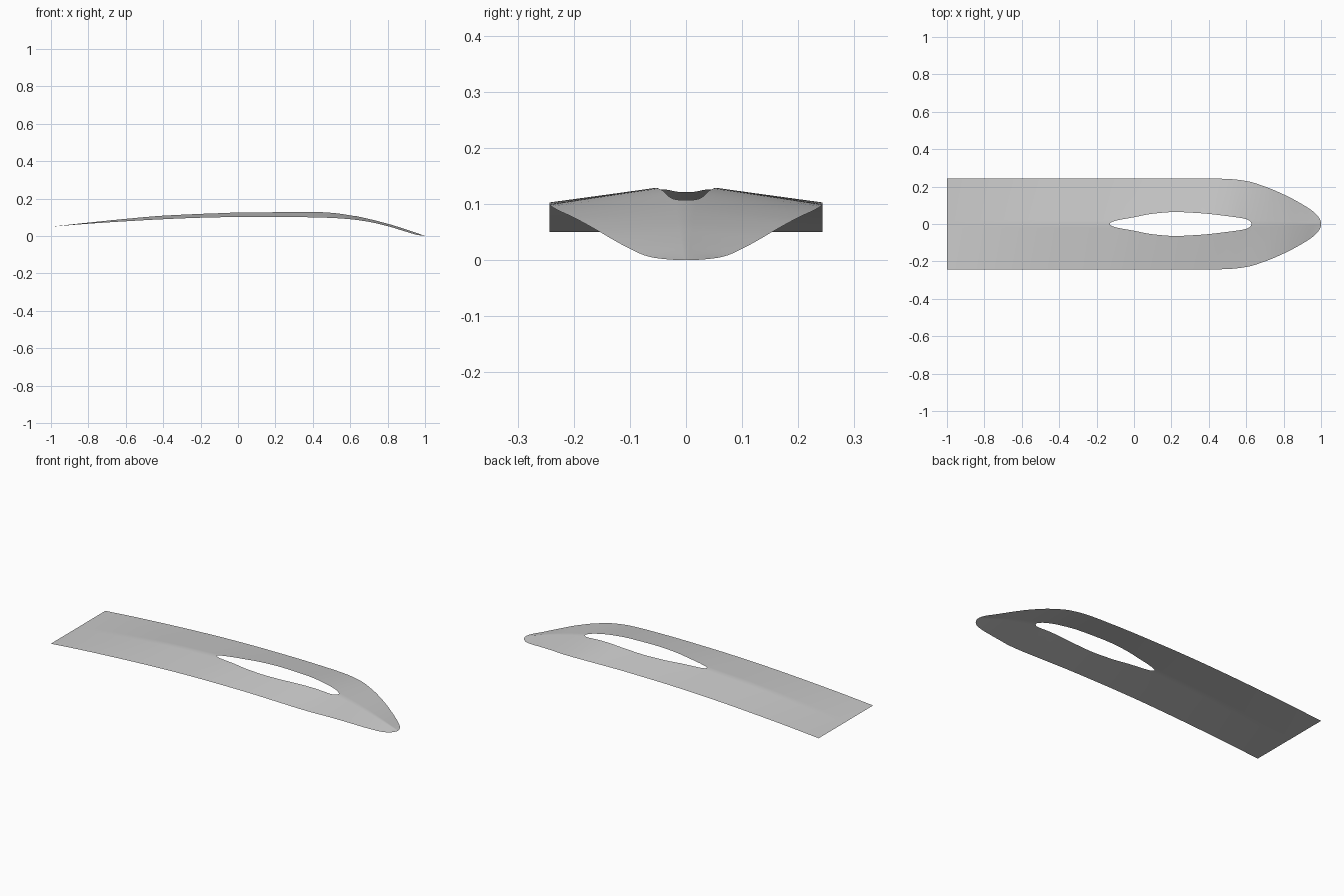
import bpy, bmesh, math

cube = bpy.data.objects.get("Cube")
if cube:
    bpy.data.objects.remove(cube, do_unlink=True)

# Profiles along the length: (x, value)
OUTLINE = [(-1, .243), (.4, .243), (.5, .241), (.6, .23), (.7, .2), (.8, .158),
           (.9, .105), (.96, .065), (1, 0)]
HOLE = [(-.13, 0), (0, .036), (.1, .055), (.22, .064), (.35, .058), (.5, .042),
        (.6, .026), (.628, 0)]
RIDGE = [(-1, .05), (-.8, .072), (-.6, .092), (-.4, .109), (-.13, .122), (0, .13),
         (.2, .136), (.4, .137), (.5, .13), (.63, .107), (.8, .066), (.9, .035), (1, .001)]
EDGE = [(-1, .05), (-.8, .066), (-.6, .079), (-.4, .09), (-.2, .098), (0, .102),
        (.2, .103), (.4, .1), (.5, .097), (.6, .09), (.7, .076), (.8, .053),
        (.9, .023), (.96, .006), (1, 0)]


def curve(points, x, power=1):
    """Monotone cubic through the points; power 2 gives rounded ends."""
    xs = [p[0] for p in points]
    ys = [p[1] ** power for p in points]
    if x <= xs[0] or x >= xs[-1]:
        return points[0][1] if x <= xs[0] else points[-1][1]
    d = [(ys[i + 1] - ys[i]) / (xs[i + 1] - xs[i]) for i in range(len(xs) - 1)]
    m = [d[0]] + [2 * a * b / (a + b) if a * b > 0 else 0 for a, b in zip(d, d[1:])] + [d[-1]]
    i = max(k for k in range(len(d)) if xs[k] <= x)
    h = xs[i + 1] - xs[i]
    t = (x - xs[i]) / h
    y = ((2 * t**3 - 3 * t**2 + 1) * ys[i] + (t**3 - 2 * t**2 + t) * h * m[i]
         + (3 * t**2 - 2 * t**3) * ys[i + 1] + (t**3 - t**2) * h * m[i + 1])
    return max(y, 0) ** (1 / power)


def spaced(a, b, n):
    """Stations from a to b, closer together at both ends."""
    return [a + (b - a) * (1 - math.cos(math.pi * i / n)) / 2 for i in range(n)]


start, end = HOLE[0][0], HOLE[-1][0]
stations = spaced(-1, start, 24) + spaced(start, end, 40) + spaced(end, 1, 32) + [1]
ACROSS = 12

# Half of the curved sheet, from the hole or ridge out to the rim
bm = bmesh.new()
rows = []
for x in stations:
    outer = curve(OUTLINE, x, 2)
    inner = curve(HOLE, x, 2) if start < x < end else 0
    ridge, rim = curve(RIDGE, x), curve(EDGE, x)
    row = []
    for j in range(ACROSS + 1):
        y = inner + (outer - inner) * j / ACROSS
        t = y / outer if outer else 1
        row.append(bm.verts.new((x, y, ridge + (rim - ridge) * t)))
    rows.append(row)
for a, b in zip(rows, rows[1:]):
    for j in range(ACROSS):
        bm.faces.new((a[j], b[j], b[j + 1], a[j + 1]))

# Other half by reflection, welded along the ridge
copy = bmesh.ops.duplicate(bm, geom=bm.verts[:] + bm.edges[:] + bm.faces[:])["geom"]
for v in copy:
    if isinstance(v, bmesh.types.BMVert):
        v.co.y = -v.co.y
bmesh.ops.reverse_faces(bm, faces=[f for f in copy if isinstance(f, bmesh.types.BMFace)])
bmesh.ops.remove_doubles(bm, verts=bm.verts[:], dist=1e-5)

mesh = bpy.data.meshes.new("curved_sheet")
bm.to_mesh(mesh)
bm.free()
sheet = bpy.data.objects.new("curved_sheet", mesh)
bpy.context.collection.objects.link(sheet)

# Single grey material
grey = bpy.data.materials.new("light grey")
grey.use_nodes = True
grey.diffuse_color = (.6, .6, .6, 1)
grey.node_tree.nodes["Principled BSDF"].inputs["Base Color"].default_value = (.6, .6, .6, 1)
mesh.materials.append(grey)

bpy.context.view_layer.objects.active = sheet
sheet.select_set(True)
bpy.ops.object.shade_smooth_by_angle(angle=math.radians(40))
